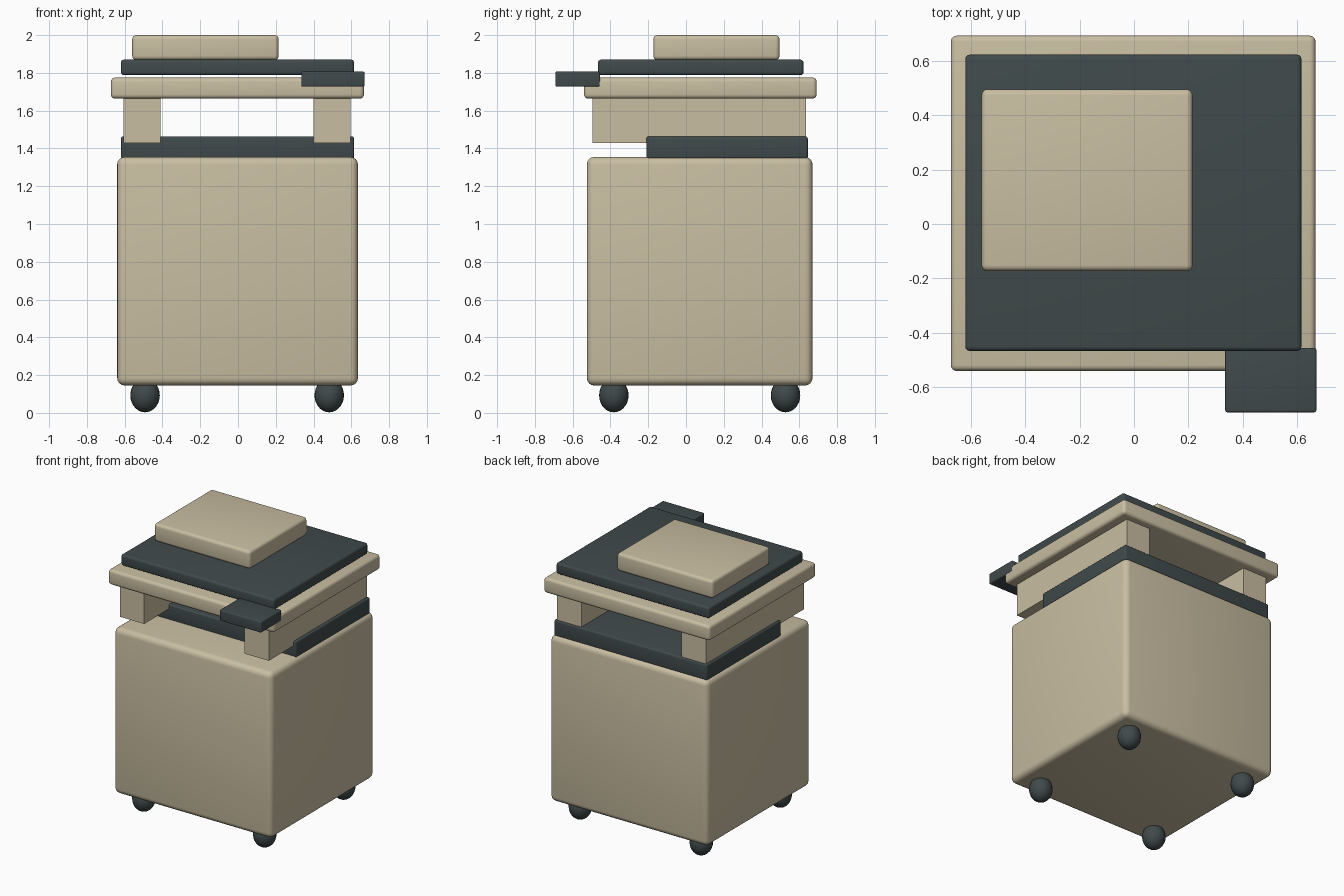
import bpy
import math

default = bpy.data.objects.get("Cube")
if default:
    bpy.data.objects.remove(default, do_unlink=True)


def make_material(name, color):
    mat = bpy.data.materials.new(name)
    mat.use_nodes = True
    mat.diffuse_color = (*color, 1)
    mat.node_tree.nodes["Principled BSDF"].inputs["Base Color"].default_value = (*color, 1)
    return mat


beige = make_material("warm_beige", (0.584, 0.515, 0.36))
slate = make_material("dark_slate", (0.051, 0.068, 0.070))


def box(name, xs, ys, zs, mat, bevel=0.0):
    """Box spanning the given ranges, with optional rounded edges."""
    spans = (xs, ys, zs)
    bpy.ops.mesh.primitive_cube_add(size=1, location=[sum(s) / 2 for s in spans])
    obj = bpy.context.object
    obj.name = name
    obj.scale = [s[1] - s[0] for s in spans]
    bpy.ops.object.transform_apply(location=False, rotation=False, scale=True)
    obj.data.materials.append(mat)
    if bevel:
        mod = obj.modifiers.new("rounded_edges", 'BEVEL')
        mod.width = bevel
        mod.segments = 4
        bpy.ops.object.modifier_apply(modifier=mod.name)
        bpy.ops.object.shade_smooth_by_angle(angle=math.radians(35))
    return obj


# Cabinet and the dark deck on its rear half
box("cabinet", (-0.64, 0.635), (-0.525, 0.67), (0.145, 1.355), beige, 0.04)
box("rear_deck", (-0.62, 0.615), (-0.21, 0.645), (1.345, 1.463), slate, 0.012)

# Side walls holding up the lid
box("right_support", (-0.605, -0.41), (-0.495, 0.635), (1.43, 1.68), beige)
box("left_support", (0.4, 0.595), (-0.495, 0.635), (1.43, 1.68), beige)

# Upper slab, lid and top feeder
box("upper_slab", (-0.673, 0.667), (-0.54, 0.692), (1.664, 1.775), beige, 0.022)
box("lid", (-0.62, 0.615), (-0.466, 0.622), (1.788, 1.87), slate, 0.016)
box("top_pad", (-0.56, 0.215), (-0.173, 0.495), (1.868, 2.0), beige, 0.022)

# Control panel projecting from the front corner
box("control_panel", (0.335, 0.67), (-0.692, -0.455), (1.727, 1.807), slate, 0.008)

# Casters
for side, x in (("right", -0.492), ("left", 0.483)):
    for end, y in (("front", -0.382), ("back", 0.527)):
        bpy.ops.mesh.primitive_uv_sphere_add(segments=24, ring_count=14, radius=1,
                                             location=(x, y, 0.093))
        caster = bpy.context.object
        caster.name = f"{end}_{side}_caster"
        caster.scale = (0.078, 0.078, 0.09)
        bpy.ops.object.transform_apply(location=False, rotation=False, scale=True)
        bpy.ops.object.shade_smooth()
        caster.data.materials.append(slate)
